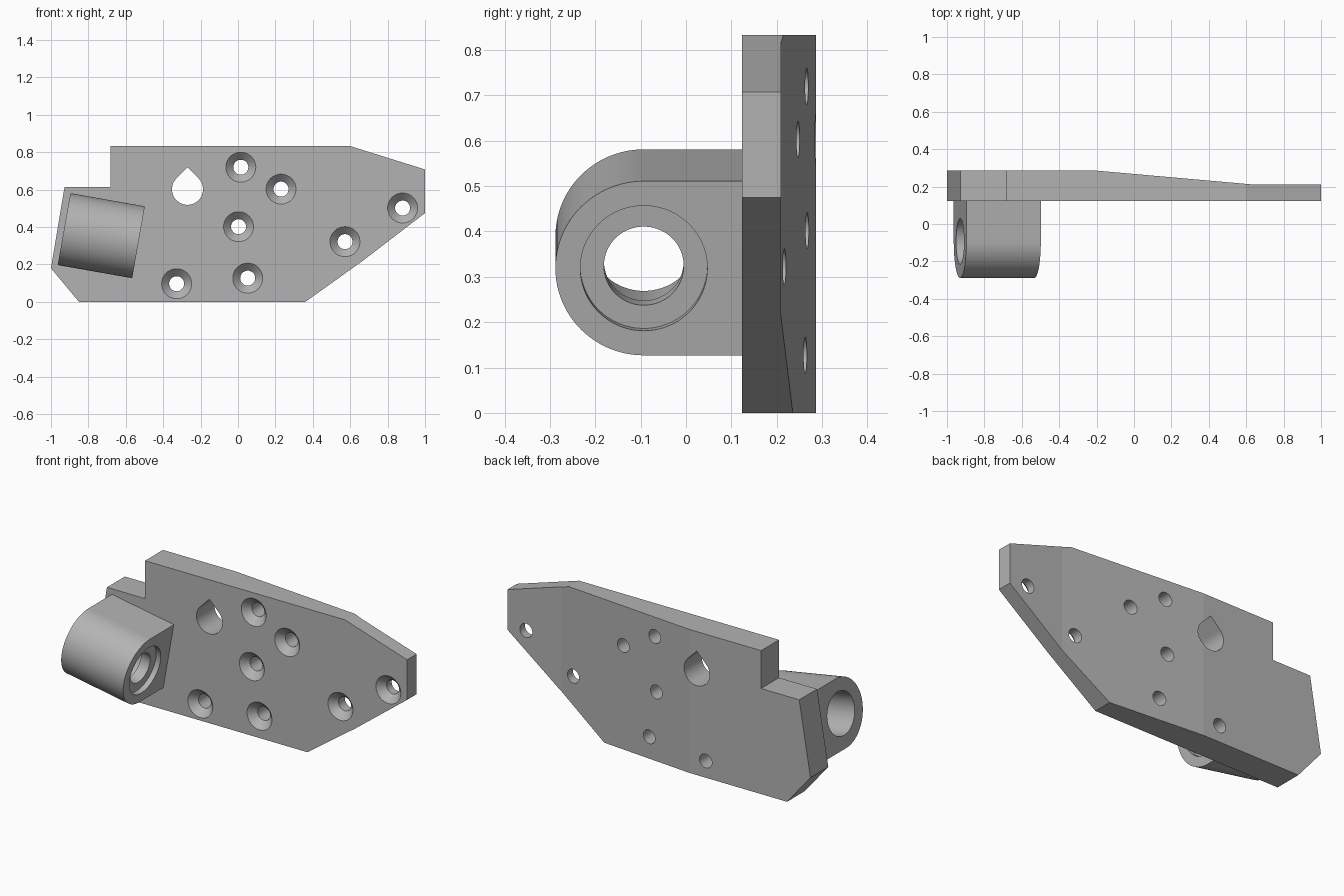
import bpy
import bmesh
from math import sin, cos, pi, radians
from mathutils import Vector, Matrix

cube = bpy.data.objects.get("Cube")
if cube:
    bpy.data.objects.remove(cube, do_unlink=True)

SEGMENTS = 96
FRONT, BACK, THIN = 0.123, 0.287, 0.21      # plate faces in y
TAPER_START, TAPER_END = -0.22, 0.65        # back taper in x

grey = bpy.data.materials.new("plain grey")
grey.use_nodes = True
grey.diffuse_color = (0.45, 0.45, 0.45, 1)
grey.node_tree.nodes["Principled BSDF"].inputs["Base Color"].default_value = grey.diffuse_color


def loft(name, rings):
    """Closed solid through rings of points, with flat end caps."""
    bm = bmesh.new()
    loops = [[bm.verts.new(p) for p in ring] for ring in rings]
    n = len(loops[0])
    for a, b in zip(loops, loops[1:]):
        for i in range(n):
            j = (i + 1) % n
            bm.faces.new((a[i], a[j], b[j], b[i]))
    bm.faces.new(loops[0])
    bm.faces.new(loops[-1])
    bmesh.ops.recalc_face_normals(bm, faces=bm.faces)
    mesh = bpy.data.meshes.new(name)
    bm.to_mesh(mesh)
    bm.free()
    mesh.materials.append(grey)
    obj = bpy.data.objects.new(name, mesh)
    bpy.context.scene.collection.objects.link(obj)
    return obj


def arc(radius, start=0, end=2 * pi, closed=True):
    count = SEGMENTS if closed else SEGMENTS // 2 + 1
    step = (end - start) / (count if closed else count - 1)
    return [(radius * cos(start + i * step), radius * sin(start + i * step))
            for i in range(count)]


def prism_y(name, outline, y0, y1):
    return loft(name, [[(x, y, z) for x, z in outline] for y in (y0, y1)])


def turned(name, profile, axis):
    """Stepped round solid; profile is (distance along axis, radius)."""
    place = (lambda d, a, b: (a, d, b)) if axis == "y" else (lambda d, a, b: (d, a, b))
    return loft(name, [[place(d, a, b) for a, b in arc(r)] for d, r in profile])


def combine(target, other, operation):
    other.hide_render = True
    mod = target.modifiers.new(operation.lower(), "BOOLEAN")
    mod.operation, mod.solver, mod.object = operation, "EXACT", other
    bpy.context.view_layer.objects.active = target
    bpy.ops.object.modifier_apply(modifier=mod.name)
    bpy.data.objects.remove(other, do_unlink=True)


# Plate with a tapered back
outline = [(-1, 0.18), (-0.85, 0), (0.36, 0), (0.67, 0.222), (1, 0.475),
           (1, 0.708), (0.6, 0.833), (-0.683, 0.833), (-0.683, 0.613), (-0.928, 0.613)]
plate = prism_y("mounting_bracket", outline, FRONT, BACK)
bm = bmesh.new()
bm.from_mesh(plate.data)
for x in (TAPER_START, TAPER_END):
    bmesh.ops.bisect_plane(bm, geom=bm.verts[:] + bm.edges[:] + bm.faces[:],
                           plane_co=(x, 0, 0), plane_no=(1, 0, 0))
for v in bm.verts:
    if v.co.y > FRONT + 0.01:
        t = (v.co.x - TAPER_START) / (TAPER_END - TAPER_START)
        v.co.y = BACK + (THIN - BACK) * min(max(t, 0), 1)
bm.to_mesh(plate.data)
bm.free()

# Tilted barrel: round front, flat sides running into the plate
RADIUS, HALF = 0.195, 0.202
section = arc(RADIUS, pi / 2, 3 * pi / 2, closed=False)
root = FRONT + 0.093 + 0.03
section += [(root, -RADIUS), (root, RADIUS)]
barrel = loft("barrel", [[(x, y, z) for y, z in section] for x in (-HALF, HALF)])
tilt = Matrix.Translation((-0.731, -0.093, 0.354)) @ Matrix.Rotation(radians(10), 4, "Y")

# Bore: wide from the right end, narrow lip, shallow seat at the left end
lip, seat = HALF - 0.09, HALF - 0.03
bore = turned("bore_cutter", [(-HALF - 0.05, 0.122), (lip, 0.122), (lip, 0.088),
                              (seat, 0.088), (seat, 0.14), (HALF + 0.05, 0.14)], "x")
combine(barrel, bore, "DIFFERENCE")
barrel.data.transform(tilt)
combine(plate, barrel, "UNION")

# Countersunk screw holes
screws = [(0.015, 0.72), (0.23, 0.603), (0.003, 0.402), (0.88, 0.502),
          (0.572, 0.322), (-0.328, 0.097), (0.052, 0.127)]
for x, z in screws:
    cutter = turned("screw_cutter", [(FRONT - 0.02, 0.1), (FRONT + 0.04, 0.04),
                                     (BACK + 0.05, 0.04)], "y")
    cutter.data.transform(Matrix.Translation((x, 0, z)))
    combine(plate, cutter, "DIFFERENCE")

# Teardrop opening
R = 0.083
drop = arc(R, 3 * pi / 4, 9 * pi / 4, closed=False) + [(0, R * 2 ** 0.5)]
cutter = prism_y("teardrop_cutter", [(x - 0.27, z + 0.602) for x, z in drop],
                 FRONT - 0.05, BACK + 0.05)
combine(plate, cutter, "DIFFERENCE")

# Smooth the round surfaces only; keep the taper crease sharp
bpy.ops.object.select_all(action="DESELECT")
plate.select_set(True)
bpy.context.view_layer.objects.active = plate
bpy.ops.object.shade_smooth_by_angle(angle=radians(4.5))
